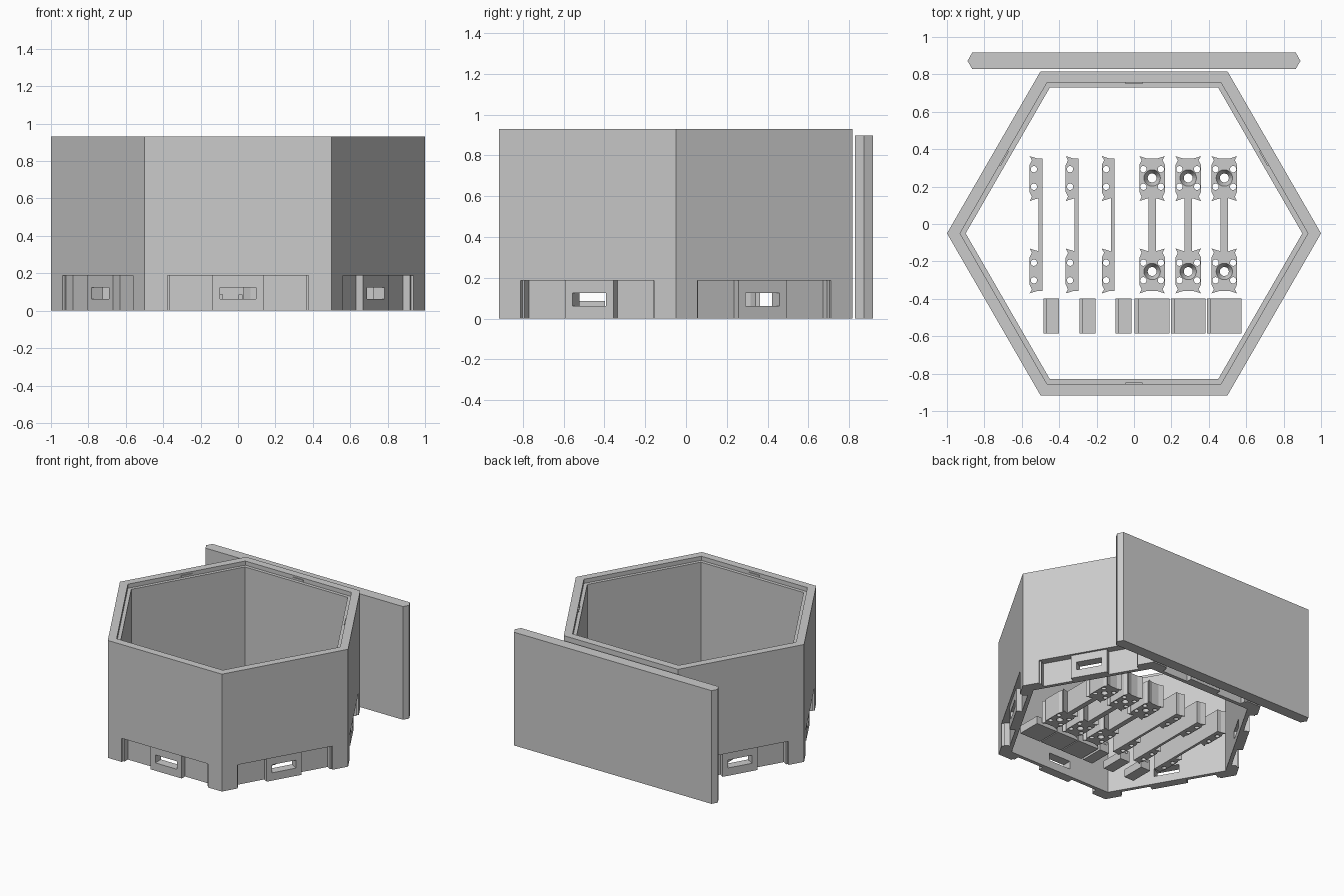
import bpy, bmesh, math
from mathutils import Matrix, Vector

cube = bpy.data.objects.get("Cube")
if cube:
    bpy.data.objects.remove(cube, do_unlink=True)

grey = bpy.data.materials.new("plain grey")
grey.use_nodes = True
colour = (0.6, 0.6, 0.6, 1)
grey.diffuse_color = colour
grey.node_tree.nodes["Principled BSDF"].inputs["Base Color"].default_value = colour


def prism(name, outline, z0, z1, matrix=Matrix()):
    """Extrude a flat outline from z0 to z1."""
    bm = bmesh.new()
    face = bm.faces.new([bm.verts.new((x, y, z0)) for x, y in outline])
    top = bmesh.ops.extrude_face_region(bm, geom=[face])["geom"]
    verts = [v for v in top if isinstance(v, bmesh.types.BMVert)]
    bmesh.ops.translate(bm, verts=verts, vec=(0, 0, z1 - z0))
    bmesh.ops.recalc_face_normals(bm, faces=bm.faces)
    bm.transform(matrix)
    mesh = bpy.data.meshes.new(name)
    bm.to_mesh(mesh)
    bm.free()
    mesh.materials.append(grey)
    ob = bpy.data.objects.new(name, mesh)
    bpy.context.collection.objects.link(ob)
    return ob


def rect(x0, x1, y0, y1):
    return [(x0, y0), (x1, y0), (x1, y1), (x0, y1)]


def ring(radius, sides, cx=0, cy=0):
    return [(cx + radius * math.cos(math.tau * i / sides),
             cy + radius * math.sin(math.tau * i / sides)) for i in range(sides)]


def cone(r1, r2, x, y, z0, z1):
    bm = bmesh.new()
    bmesh.ops.create_cone(bm, cap_ends=True, segments=24, radius1=r1, radius2=r2,
                          depth=z1 - z0,
                          matrix=Matrix.Translation((x, y, (z0 + z1) / 2)))
    mesh = bpy.data.meshes.new("countersink_cutter")
    bm.to_mesh(mesh)
    bm.free()
    ob = bpy.data.objects.new("countersink_cutter", mesh)
    bpy.context.collection.objects.link(ob)
    return ob


def cut(ob, cutters):
    """Subtract the cutters, then discard them."""
    for c in cutters:
        c.hide_render = True
        mod = ob.modifiers.new("cut", "BOOLEAN")
        mod.operation, mod.solver, mod.object = "DIFFERENCE", "EXACT", c
    bpy.context.view_layer.update()
    deps = bpy.context.evaluated_depsgraph_get()
    mesh = bpy.data.meshes.new_from_object(ob.evaluated_get(deps))
    ob.modifiers.clear()
    ob.data = mesh
    mesh.materials.clear()
    mesh.materials.append(grey)
    for c in cutters:
        bpy.data.objects.remove(c, do_unlink=True)


# Hexagonal shell, open at top and bottom
HEIGHT, LEDGE = 0.93, 0.897
APOTHEM = math.sqrt(3) / 2
centre = Matrix.Translation((0, -0.05, 0))
shell = prism("hexagon_shell", ring(1, 6), 0, HEIGHT, centre)
cutters = [prism("inside_cutter", ring(0.9, 6), -0.1, 1, centre),
           prism("ledge_cutter", ring(0.93, 6), LEDGE, 1, centre)]

# Connector recess and slot at the foot of each wall
for i in range(6):
    side = centre @ Matrix.Rotation(i * math.tau / 6, 4, "Z")
    deep = -APOTHEM + 0.058
    cutters += [
        prism("shallow_cutter", rect(-0.378, 0.378, -1, -APOTHEM + 0.016), -0.1, 0.187, side),
        prism("left_cutter", rect(-0.365, -0.137, -0.99, deep), -0.11, 0.187, side),
        prism("right_cutter", rect(0.137, 0.365, -0.99, deep), -0.11, 0.187, side),
        prism("slot_cutter", rect(-0.095, 0.095, -0.98, -0.7), 0.062, 0.125, side)]
cut(shell, cutters)

# Small snap ridges above the ledge
for i in (0, 2, 3, 4):
    side = centre @ Matrix.Rotation(i * math.tau / 6, 4, "Z")
    prism("snap_ridge", rect(-0.045, 0.045, -0.807, -0.798), 0.907, 0.917, side)

# Divider panel standing behind
prism("divider_panel", [(-0.89, 0.872), (-0.865, 0.829), (0.865, 0.829),
                        (0.89, 0.872), (0.865, 0.916), (-0.865, 0.916)], 0, LEDGE)

# Connectors: whole ones and halves, with end blocks joined by a bar
TALL = 0.18
quarter = [(0.02, 0.142), (0.068, 0.127), (0.056, 0.15), (0.068, 0.175),
           (0.068, 0.32), (0.056, 0.345), (0.068, 0.367), (0.03, 0.355)]
flank = [(x, -y) for x, y in reversed(quarter)] + quarter
whole = flank + [(-x, y) for x, y in reversed(flank)]
half = [(0, -0.355), (0, 0.355)] + [(-x, y) for x, y in reversed(flank)]

for i in range(3):
    step = 0.193 * i
    for kind, outline, cx in (("whole", whole, 0.097), ("half", half, -0.49)):
        x, y = cx + step, -0.004
        ob = prism(kind + "_connector", outline, 0, TALL, Matrix.Translation((x, y, 0)))
        holes = []
        for end in (-0.25, 0.25):
            for dx in ((-0.047, 0.047) if kind == "whole" else (-0.045,)):
                for dy in (-0.047, 0.047):
                    holes.append(prism("pin_cutter", ring(0.017, 16, x + dx, y + end + dy),
                                       -0.1, 0.3))
            if kind == "whole":
                holes.append(prism("screw_cutter", ring(0.024, 24, x, y + end), -0.1, 0.3))
                holes.append(cone(0.022, 0.045, x, y + end, TALL - 0.045, TALL + 0.002))
        cut(ob, holes)

    # Locking clips: a raised head strip and a flat body
    for kind, x, length in (("long", 0.004, 0.185), ("short", -0.485, 0.085)):
        x += step
        prism(kind + "_clip_head", rect(x, x + 0.02, -0.585, -0.397), 0, 0.087)
        prism(kind + "_clip_body", rect(x + 0.02, x + length, -0.585, -0.397), 0, 0.062)
